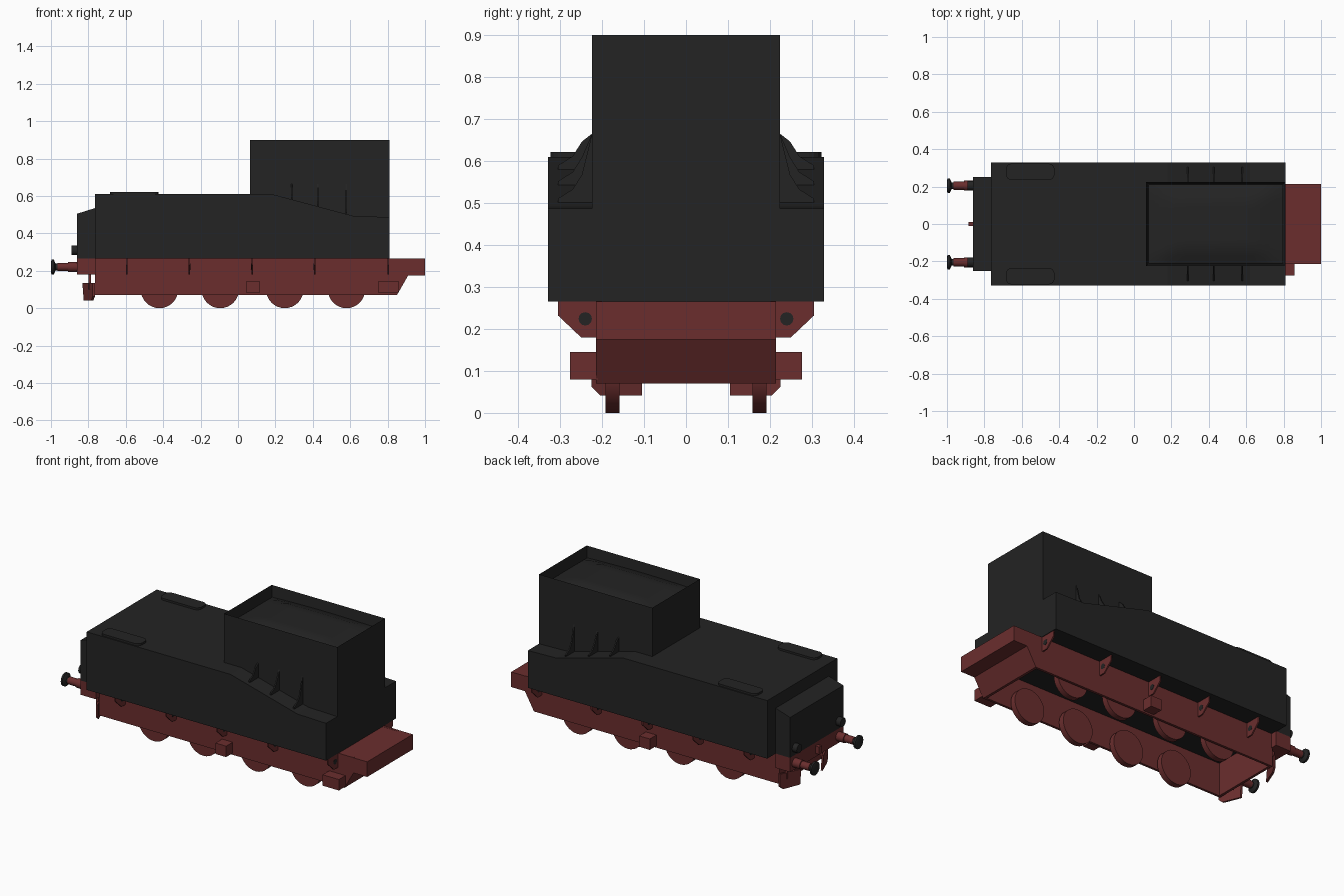
import bpy, bmesh, math
from mathutils import Vector

if "Cube" in bpy.data.objects:
    bpy.data.objects.remove(bpy.data.objects["Cube"])


def material(name, rgb):
    m = bpy.data.materials.new(name)
    m.diffuse_color = (*rgb, 1)
    m.use_nodes = True
    m.node_tree.nodes["Principled BSDF"].inputs["Base Color"].default_value = m.diffuse_color
    return m


BLACK = material("soot black", (0.017, 0.017, 0.017))
RED = material("frame red", (0.145, 0.027, 0.027))


def finish(name, bm, mat, smooth=False):
    bmesh.ops.recalc_face_normals(bm, faces=bm.faces)
    me = bpy.data.meshes.new(name)
    bm.to_mesh(me)
    bm.free()
    me.materials.append(mat)
    ob = bpy.data.objects.new(name, me)
    bpy.context.collection.objects.link(ob)
    if smooth:
        bpy.ops.object.select_all(action='DESELECT')
        ob.select_set(True)
        bpy.context.view_layer.objects.active = ob
        bpy.ops.object.shade_smooth_by_angle(angle=math.radians(40))
    return ob


def prism(name, pts, axis, a, b, mat):
    """Extrude a 2D profile along 'x' (pts are y,z), 'y' (x,z) or 'z' (x,y)."""
    place = {'x': lambda p: (a, p[0], p[1]),
             'y': lambda p: (p[0], a, p[1]),
             'z': lambda p: (p[0], p[1], a)}[axis]
    bm = bmesh.new()
    f = bm.faces.new([bm.verts.new(place(p)) for p in pts])
    r = bmesh.ops.extrude_face_region(bm, geom=[f])
    vec = Vector([(b - a) if k == axis else 0 for k in 'xyz'])
    bmesh.ops.translate(bm, vec=vec, verts=[v for v in r['geom'] if isinstance(v, bmesh.types.BMVert)])
    return finish(name, bm, mat)


def box(name, x0, x1, y0, y1, z0, z1, mat):
    return prism(name, [(x0, y0), (x1, y0), (x1, y1), (x0, y1)], 'z', z0, z1, mat)


def lathe(name, prof, origin, axis, mat, n=12):
    """Closed turned part; prof is (distance along axis, radius)."""
    bm = bmesh.new()
    rings = []
    for d, r in prof:
        ring = []
        for i in range(n):
            t = 2 * math.pi * i / n
            c, s = r * math.cos(t), r * math.sin(t)
            p = (d, c, s) if axis == 'x' else (c, d, s)
            ring.append(bm.verts.new(Vector(origin) + Vector(p)))
        rings.append(ring)
    for r0, r1 in zip(rings, rings[1:]):
        for i in range(n):
            bm.faces.new((r0[i], r0[(i + 1) % n], r1[(i + 1) % n], r1[i]))
    bm.faces.new(rings[0])
    bm.faces.new(rings[-1])
    return finish(name, bm, mat, True)


def shoulder(x):
    """Height of the sloping tank shoulder."""
    pts = [(-1, .61), (.18, .61), (.30, .578), (.62, .492), (.81, .487)]
    for (x0, z0), (x1, z1) in zip(pts, pts[1:]):
        if x <= x1:
            return z0 + (z1 - z0) * (x - x0) / (x1 - x0)
    return .487


# Water tank with sloping shoulders, and the lower end locker
tank = [(-.765, .265), (.81, .265)] + [(x, shoulder(x)) for x in (.81, .69, .62, .58, .43, .30, .24, .18)] + [(-.765, .61)]
prism("water_tank", tank, 'y', -.329, .329, BLACK)
prism("end_locker", [(-.86, .265), (-.765, .265), (-.765, .535), (-.86, .505)], 'y', -.25, .25, BLACK)

# Coal bunker with recessed top
bm = bmesh.new()
bmesh.ops.create_cube(bm, size=1)
for v in bm.verts:
    v.co = (.4375 + v.co.x * .745, v.co.y * .448, .60 + v.co.z * .60)
top = max(bm.faces, key=lambda f: f.calc_center_median().z)
bmesh.ops.inset_region(bm, faces=[top], thickness=.013)
bmesh.ops.translate(bm, vec=(0, 0, -.08), verts=top.verts)
finish("coal_bunker", bm, BLACK)

# Coal heap
bm = bmesh.new()
bmesh.ops.create_grid(bm, x_segments=14, y_segments=10, size=1)
for v in bm.verts:
    u, w = v.co.x, v.co.y
    edge = min(1, min(1 - abs(u), 1 - abs(w)) * 2.5)
    v.co = (.4375 + u * .36, w * .211, .835 + .03 * edge + .008 * math.cos(u * 1.5))
finish("coal_heap", bm, BLACK, True)

for s, side in ((-1, "front"), (1, "back")):
    # Bunker gussets on the shoulders
    for i, x in enumerate((.287, .427, .58)):
        h = shoulder(x)
        prof = [(.22, h - .02), (.305, h - .02), (.305, h + .008), (.27, h + .03),
                (.248, h + .065), (.224, .665)]
        prism(f"bunker_gusset_{side}_{i}", [(s * y, z) for y, z in prof], 'x', x - .004, x + .004, BLACK)

    # Filler hatches with rounded corners
    hatch, r = [], .03
    for cx, cy, a0 in ((-.455, .293, 0), (-.655, .293, 90), (-.655, .266, 180), (-.455, .266, 270)):
        for k in range(5):
            t = math.radians(a0 + k * 22.5)
            hatch.append((cx + r * math.cos(t), s * (cy + r * math.sin(t))))
    prism(f"filler_hatch_{side}", hatch, 'z', .60, .622, BLACK)

    # Side frame plates
    plate = [(-.765, .07), (.85, .07), (.91, .175), (.91, .266), (-.765, .266)]
    prism(f"side_frame_{side}", plate, 'y', s * .2, s * .214, RED)

    # Brackets under the tank, each with a dark hole plate
    for i, x in enumerate((-.595, -.26, .075, .41, .803)):
        prof = [(.21, .18), (.25, .18), (.305, .232), (.305, .266), (.21, .266)]
        prism(f"tank_bracket_{side}_{i}", [(s * y, z) for y, z in prof], 'x', x - .004, x + .004, RED)
        lathe(f"bracket_hole_{side}_{i}", [(-.005, .016), (.005, .016)], (x, s * .24, .224), 'x', BLACK)

    # Wheels
    for i, x in enumerate((-.42, -.095, .25, .58)):
        lathe(f"wheel_{side}_{i}", [(-.017, .1), (.017, .1)], (x, s * .175, .1), 'y', RED, 32)

    # Axle step box on both sides
    box(f"frame_step_{side}", .045, .115, s * .21, s * .276, .08, .145, RED)

    # Buffers: red sleeve, black plunger and head
    o = (0, s * .205, .22)
    lathe(f"buffer_sleeve_{side}", [(-.965, .022), (-.91, .022), (-.909, .027), (-.85, .027)], o, 'x', RED, 16)
    lathe(f"buffer_head_{side}", [(-1, .03), (-.996, .039), (-.985, .039), (-.975, .018), (-.955, .018)], o, 'x', BLACK, 16)

    # End lamps
    lathe(f"end_lamp_{side}", [(-.89, .026), (-.85, .026)], (0, s * .205, .31), 'x', BLACK)

    # Swept rail guards
    bm = bmesh.new()
    low = [(-.825, .105, .042), (-.785, .205, .042), (-.777, .225, .062)]
    path = low + [(-.777, .225, .135), (-.832, .105, .135)]
    f = bm.faces.new([bm.verts.new((x, s * y, z)) for x, y, z in path])
    r = bmesh.ops.extrude_face_region(bm, geom=[f])
    bmesh.ops.translate(bm, vec=(.012, 0, 0), verts=[v for v in r['geom'] if isinstance(v, bmesh.types.BMVert)])
    finish(f"rail_guard_{side}", bm, RED)
    box(f"rail_guard_hanger_{side}", -.80, -.785, s * .14, s * .19, .10, .19, RED)

# Frame ends, drag box, buffer beam and the extra step on the front side
box("frame_end_plate", -.765, -.75, -.214, .214, .07, .265, RED)
drag = [(.835, .07), (.85, .07), (.91, .175), (1, .175), (1, .265), (.79, .265), (.79, .25), (.835, .24)]
prism("drag_box", drag, 'y', -.2145, .2145, RED)
box("buffer_beam", -.86, -.76, -.25, .25, .18, .265, RED)
box("rear_step", .75, .857, -.276, -.21, .08, .145, RED)
box("coupling_hook", -.885, -.855, -.012, .012, .2, .245, RED)
